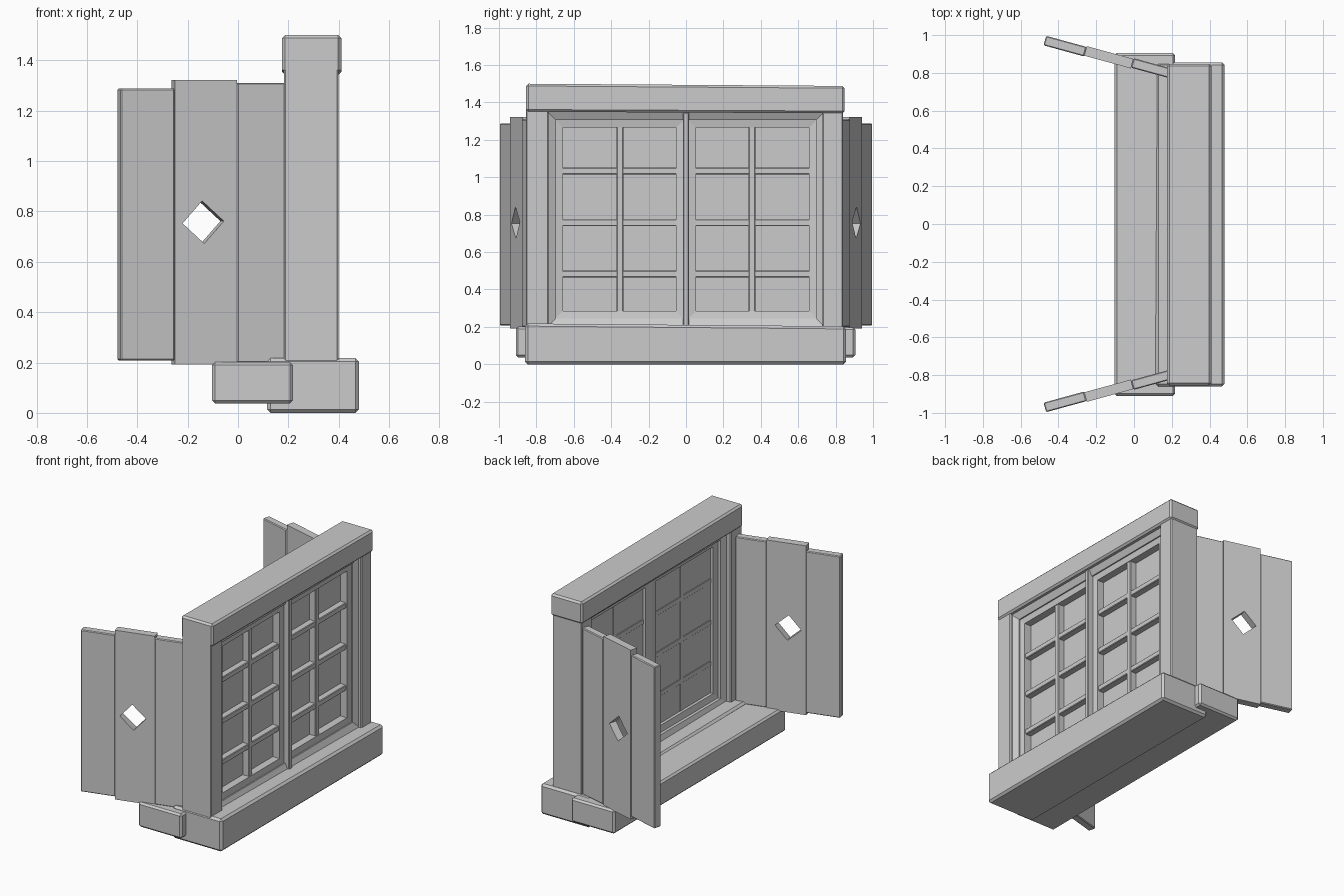
import bpy, bmesh, math
from mathutils import Matrix, Vector

if "Cube" in bpy.data.objects:
    bpy.data.objects.remove(bpy.data.objects["Cube"])


def make_object(name, bm, bevel=0.0):
    bmesh.ops.recalc_face_normals(bm, faces=bm.faces[:])
    mesh = bpy.data.meshes.new(name)
    bm.to_mesh(mesh)
    bm.free()
    ob = bpy.data.objects.new(name, mesh)
    bpy.context.collection.objects.link(ob)
    if bevel:
        mod = ob.modifiers.new("edge_wear", 'BEVEL')
        mod.width = bevel
        mod.segments = 1
    return ob


def box(name, x, y, z, bevel=0.0, drop=0.0, drop_bottom=0.0):
    """Box from ranges; drop lowers the +y end for a hand-hewn look."""
    bm = bmesh.new()
    bmesh.ops.create_cube(bm, size=1)
    for v in bm.verts:
        hi = [c > 0 for c in v.co]
        v.co = (x[hi[0]], y[hi[1]], z[hi[2]])
        if hi[1]:
            v.co.z -= drop if hi[2] else drop_bottom
    return make_object(name, bm, bevel)


def ring(name, y, z, width, profile):
    """Mitred rectangular frame; profile points are (inset fraction, x)."""
    bm = bmesh.new()
    loops = []
    for f, px in profile:
        i = f * width
        loops.append([bm.verts.new((px, a, b)) for a, b in (
            (y[0] + i, z[0] + i), (y[1] - i, z[0] + i),
            (y[1] - i, z[1] - i), (y[0] + i, z[1] - i))])
    for a, b in zip(loops, loops[1:] + loops[:1]):
        for k in range(4):
            n = (k + 1) % 4
            bm.faces.new((a[k], a[n], b[n], b[k]))
    return make_object(name, bm)


# Heavy timber surround and sills
box("header_beam", (0.175, 0.41), (-0.855, 0.848), (1.35, 1.5), 0.012, 0.012, 0.008)
box("outer_sill", (0.115, 0.48), (-0.86, 0.855), (0.0, 0.218), 0.014, 0.015)
box("inner_sill", (-0.103, 0.218), (-0.91, 0.905), (0.037, 0.202), 0.012, 0.005)
box("left_post", (0.183, 0.4), (-0.855, -0.735), (0.19, 1.37), 0.006)
box("right_post", (0.183, 0.4), (0.73, 0.84), (0.19, 1.36), 0.006)

# Window frame with a sloped inner face, and the centre mullion
ring("window_frame", (-0.745, 0.745), (0.195, 1.355), 0.05,
     [(0, 0.21), (0, 0.385), (1, 0.36), (1, 0.23)])
box("centre_mullion", (0.25, 0.39), (-0.016, 0.016), (0.2, 1.345), 0.004)

# Two casements: sash, glass, glazing bars
for side, s in (("left", -1), ("right", 1)):
    y = sorted((s * 0.012, s * 0.70))
    ring(side + "_sash", y, (0.243, 1.307), 0.042,
         [(0, 0.25), (0, 0.352), (1, 0.345), (1, 0.26)])
    box(side + "_glass", (0.28, 0.295), y, (0.25, 1.3))
    box(side + "_upright_bar", (0.277, 0.34),
        (s * 0.353 - 0.018, s * 0.353 + 0.018), (0.27, 1.28), 0.004)
    for i, z in enumerate((0.483, 0.757, 1.033)):
        box(f"{side}_cross_bar_{i + 1}", (0.277, 0.337),
            (y[0] + 0.02, y[1] - 0.02), (z - 0.018, z + 0.018), 0.004)

# Plank shutters swung open, with a diamond hole in the middle plank
ANGLE = math.radians(15.3)
planks = [(0.0, 0.2, 0.2, 1.31, 0.004),
          (0.2, 0.456, 0.192, 1.322, 0.0),
          (0.456, 0.678, 0.208, 1.288, -0.004)]
for side, s in (("left", -1), ("right", 1)):
    pose = Matrix.Translation((0.183, s * 0.796, 0)) @ Matrix.Rotation(
        math.pi - s * ANGLE, 4, 'Z')
    for i, (u0, u1, z0, z1, off) in enumerate(planks):
        v = -s * off
        ob = box(f"{side}_shutter_plank_{i + 1}", (u0, u1),
                 (v - 0.026, v + 0.026), (z0, z1))
        if i == 1:
            cut = box("diamond_cutter", (-0.06, 0.06), (-0.2, 0.2), (-0.06, 0.06))
            cut.data.transform(Matrix.Translation((0.34, 0, 0.757))
                               @ Matrix.Rotation(math.radians(48), 4, 'Y'))
            mod = ob.modifiers.new("diamond_hole", 'BOOLEAN')
            mod.operation = 'DIFFERENCE'
            mod.solver = 'EXACT'
            mod.object = cut
            bpy.context.view_layer.objects.active = ob
            bpy.ops.object.modifier_apply(modifier=mod.name)
            bpy.data.objects.remove(cut)
        else:
            mod = ob.modifiers.new("edge_wear", 'BEVEL')
            mod.width = 0.005
            mod.segments = 1
        ob.data.transform(pose)
